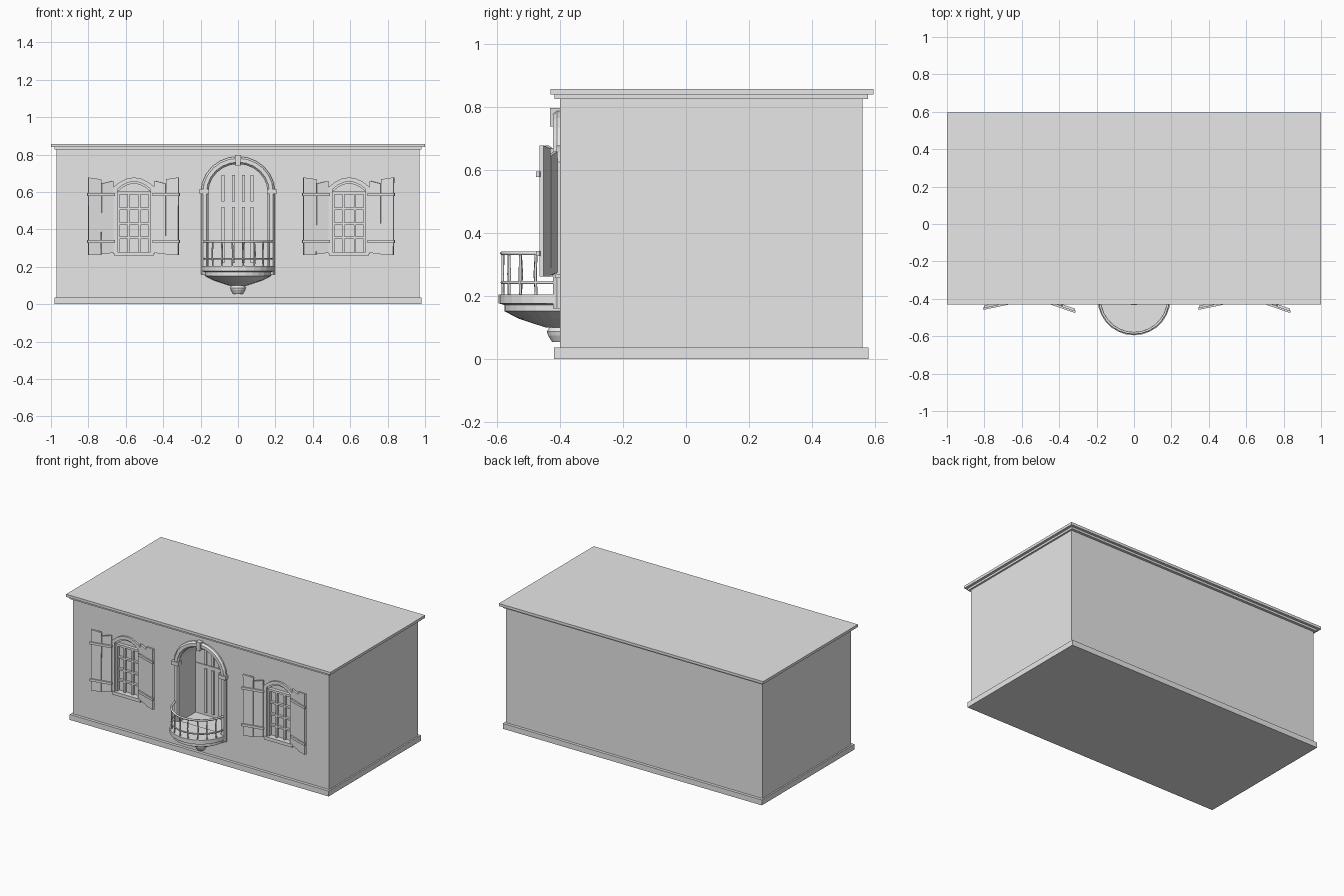
import bpy, bmesh, math
from mathutils import Vector, Matrix

if "Cube" in bpy.data.objects:
    bpy.data.objects.remove(bpy.data.objects["Cube"], do_unlink=True)

plaster = bpy.data.materials.new("plain grey")
plaster.use_nodes = True
GREY = (0.8, 0.8, 0.8, 1)
plaster.diffuse_color = GREY
plaster.node_tree.nodes["Principled BSDF"].inputs["Base Color"].default_value = GREY

WALL = -0.40          # front wall plane
PI = math.pi


def finish(name, bm):
    bmesh.ops.recalc_face_normals(bm, faces=bm.faces)
    mesh = bpy.data.meshes.new(name)
    bm.to_mesh(mesh)
    bm.free()
    mesh.materials.append(plaster)
    ob = bpy.data.objects.new(name, mesh)
    bpy.context.collection.objects.link(ob)
    return ob


def box(name, x0, x1, y0, y1, z0, z1):
    bm = bmesh.new()
    bmesh.ops.create_cube(bm, size=1)
    for v in bm.verts:
        v.co = ((x0 + x1) / 2 + v.co.x * (x1 - x0),
                (y0 + y1) / 2 + v.co.y * (y1 - y0),
                (z0 + z1) / 2 + v.co.z * (z1 - z0))
    return finish(name, bm)


def prism(name, outline, y0, y1):
    """Extrude an x-z outline between two depths."""
    bm = bmesh.new()
    face = bm.faces.new([bm.verts.new((x, y0, z)) for x, z in outline])
    out = bmesh.ops.extrude_face_region(bm, geom=[face])
    for v in out["geom"]:
        if isinstance(v, bmesh.types.BMVert):
            v.co.y = y1
    return finish(name, bm)


def grid_skin(name, rings, closed_path=False):
    """Skin closed cross-sections and cap the ends."""
    bm = bmesh.new()
    rows = [[bm.verts.new(p) for p in ring] for ring in rings]
    n = len(rows[0])
    pairs = list(zip(rows, rows[1:]))
    if closed_path:
        pairs.append((rows[-1], rows[0]))
    for a, b in pairs:
        for i in range(n):
            j = (i + 1) % n
            bm.faces.new((a[i], a[j], b[j], b[i]))
    if not closed_path:
        bm.faces.new(rows[0])
        bm.faces.new(rows[-1])
    return finish(name, bm)


def sweep(name, path, profile, closed=False):
    """Sweep an (outward, depth) profile along an x-z path."""
    rings, n = [], len(path)
    for i, (x, z) in enumerate(path):
        before = Vector(path[i - 1] if closed or i else path[0])
        after = Vector(path[(i + 1) % n] if closed or i < n - 1 else path[-1])
        here = Vector((x, z))
        d1, d2 = here - before, after - here
        d1 = d1.normalized() if d1.length else d2.normalized()
        d2 = d2.normalized() if d2.length else d1
        n1, n2 = Vector((-d1.y, d1.x)), Vector((-d2.y, d2.x))
        miter = (n1 + n2).normalized()
        miter /= max(miter.dot(n1), 0.4)
        rings.append([(x + miter.x * o, y, z + miter.y * o) for o, y in profile])
    return grid_skin(name, rings, closed)


def arch(half, bottom, spring, rise, steps=12, cx=0):
    """Open path: up the left, over the arch, down the right."""
    pts = [(cx - half, bottom)]
    for i in range(steps + 1):
        a = PI - PI * i / steps
        pts.append((cx + half * math.cos(a), spring + rise * math.sin(a)))
    return pts + [(cx + half, bottom)]


def low_arch(cx, half, bottom, side, top):
    pts = [(cx - half, bottom)]
    for i in range(7):
        t = -1 + i / 3
        pts.append((cx + half * t, side + (top - side) * (1 - t * t)))
    return pts + [(cx + half, bottom)]


def half_lathe(name, profile, steps=14):
    """Solid half turned about a vertical axis on the wall."""
    rings = []
    for i in range(steps + 1):
        a = PI + PI * i / steps
        rings.append([(r * math.cos(a), WALL + r * math.sin(a), z) for r, z in profile])
    return grid_skin(name, rings)


def rod(name, points, radius):
    curve = bpy.data.curves.new(name, "CURVE")
    curve.dimensions = "3D"
    curve.bevel_depth = radius
    curve.bevel_resolution = 1
    curve.use_fill_caps = True
    line = curve.splines.new("POLY")
    line.points.add(len(points) - 1)
    for p, co in zip(line.points, points):
        p.co = (*co, 1)
    curve.materials.append(plaster)
    ob = bpy.data.objects.new(name, curve)
    bpy.context.collection.objects.link(ob)


def carve(target, cutter):
    mod = target.modifiers.new("opening", "BOOLEAN")
    mod.operation, mod.solver, mod.object = "DIFFERENCE", "EXACT", cutter
    bpy.context.view_layer.objects.active = target
    bpy.ops.object.modifier_apply(modifier=mod.name)
    bpy.data.objects.remove(cutter, do_unlink=True)


# Building block, plinth and stepped cornice
walls = box("walls", -0.97, 0.97, WALL, 0.56, 0.01, 0.85)
box("plinth", -0.98, 0.98, -0.42, 0.58, 0, 0.037)
box("cornice_lower", -0.982, 0.982, -0.418, 0.578, 0.826, 0.842)
box("cornice_upper", -1, 1, -0.43, 0.595, 0.84, 0.858)

# Deep arched doorway with keystone and capitals
carve(walls, prism("door_cutter", arch(0.16, 0.2, 0.6, 0.15), -0.5, -0.23))
moulding = [(-0.02, -0.39), (-0.02, -0.41), (-0.01, -0.422),
            (0.01, -0.422), (0.02, -0.41), (0.02, -0.39)]
sweep("door_frame", arch(0.178, 0.16, 0.6, 0.17), moulding)
prism("keystone", [(-0.012, 0.738), (0.012, 0.738), (0.017, 0.797), (-0.017, 0.797)], -0.432, -0.39)
for s in (-1, 1):
    box("capital", s * 0.18 - 0.026, s * 0.18 + 0.026, -0.43, -0.39, 0.59, 0.615)

# Door with raised vertical strips
for x in (-0.08, -0.025, 0.03, 0.075):
    for z0, z1 in ((0.22, 0.52), (0.55, 0.69)):
        box("door_strip", x - 0.008, x + 0.008, -0.24, -0.22, z0, z1)
box("door_rail", -0.155, 0.155, -0.236, -0.22, 0.525, 0.545)

# Balcony floor, tapering corbel and knob
half_lathe("balcony_floor", [(0, 0.205), (0.195, 0.205), (0.195, 0.177), (0.177, 0.172),
                             (0.177, 0.152), (0.13, 0.128), (0.045, 0.1), (0, 0.1)])
half_lathe("corbel_knob", [(0, 0.105), (0.03, 0.105), (0.042, 0.088),
                           (0.038, 0.075), (0.026, 0.055), (0, 0.055)], 8)


def on_rail(a, z, r=0.184):
    return (r * math.cos(a), WALL + r * math.sin(a), z)


# Railing
for name, z, radius in (("top_rail", 0.336, 0.007), ("middle_rail", 0.243, 0.005)):
    rod(name, [on_rail(PI + PI * i / 14, z) for i in range(15)], radius)
for i in range(10):
    a = PI + PI * (i + 0.3) / 9.6
    lean = 0.03 * math.sin(i * 2.3)
    rod("baluster", [on_rail(a, 0.2), on_rail(a + lean, 0.27), on_rail(a, 0.336)], 0.0045)


# Shutter of two uneven boards and two battens, hinged beside the window
def shutter(cx, side, out):
    angle = math.atan2(out, 0.13)
    place = (Matrix.Translation((cx + side * 0.112, WALL - 0.008, 0))
             @ Matrix.Rotation(-side * angle, 4, "Z"))
    parts = [
        prism("shutter_inner_board", [(0, 0.275), (side * 0.066, 0.267),
              (side * 0.063, 0.645), (0, 0.66)], -0.012, 0),
        prism("shutter_outer_board", [(side * 0.068, 0.262), (side * 0.136, 0.262),
              (side * 0.137, 0.678), (side * 0.066, 0.668)], -0.014, 0),
    ]
    for z in (0.335, 0.587):
        x0, x1 = sorted((side * -0.006, side * 0.144))
        parts.append(box("shutter_batten", x0, x1, -0.022, -0.01, z - 0.008, z + 0.008))
    for ob in parts:
        ob.data.transform(place)


# Windows: shallow recess, arched surround, glazing bars, shutters
surround = [(-0.011, -0.39), (-0.011, -0.412), (0.011, -0.412), (0.011, -0.39)]
for cx in (-0.556, 0.594):
    carve(walls, prism("window_cutter", low_arch(cx, 0.09, 0.275, 0.6, 0.645), -0.5, -0.375))
    sweep("window_surround", low_arch(cx, 0.1, 0.268, 0.62, 0.667), surround)
    box("window_sill", cx - 0.105, cx + 0.105, -0.416, -0.37, 0.258, 0.28)
    box("window_head", cx - 0.09, cx + 0.09, -0.398, -0.37, 0.588, 0.603)
    for s in (-1, 1):
        box("window_stile", cx + s * 0.084 - 0.007, cx + s * 0.084 + 0.007,
            -0.398, -0.37, 0.275, 0.6)
        box("glazing_bar", cx + s * 0.03 - 0.005, cx + s * 0.03 + 0.005,
            -0.392, -0.37, 0.275, 0.59)
    for z in (0.355, 0.43, 0.51):
        box("glazing_crossbar", cx - 0.085, cx + 0.085, -0.392, -0.37, z - 0.006, z + 0.006)
    shutter(cx, -1, 0.027)
    shutter(cx, 1, 0.045)
